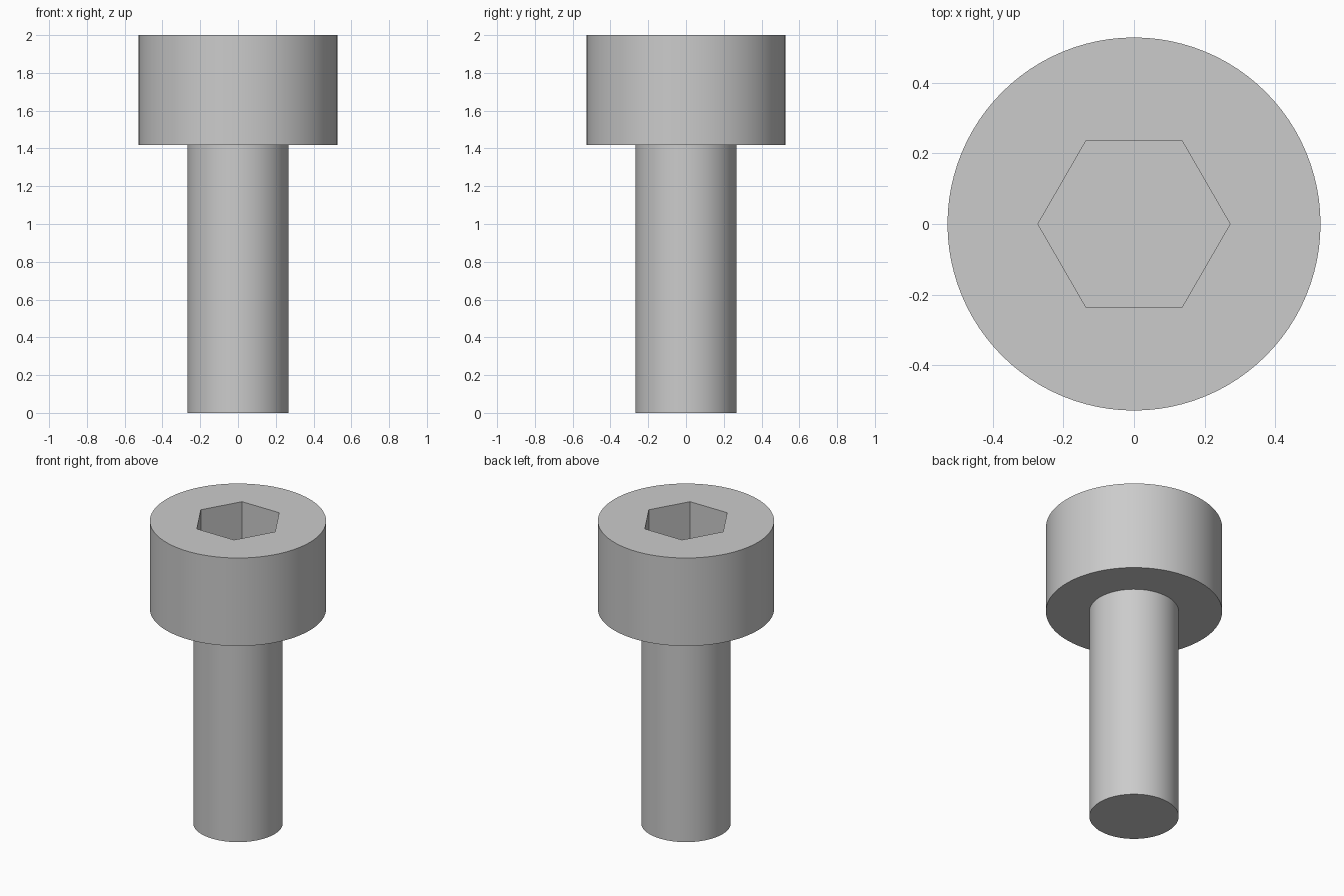
import bpy
import bmesh
from math import cos, sin, tau, radians

cube = bpy.data.objects.get("Cube")
if cube:
    bpy.data.objects.remove(cube, do_unlink=True)

SEGMENTS = 96
HEAD_RADIUS, SHANK_RADIUS, SOCKET_RADIUS = 0.528, 0.268, 0.272
TOP, HEAD_BASE, SOCKET_FLOOR = 2.0, 1.418, 1.7

steel = bpy.data.materials.new("steel grey")
steel.use_nodes = True
grey = (0.6, 0.6, 0.6, 1)
steel.diffuse_color = grey
steel.node_tree.nodes["Principled BSDF"].inputs["Base Color"].default_value = grey


def ring(bm, radius, z, sides):
    return [bm.verts.new((radius * cos(tau * i / sides), radius * sin(tau * i / sides), z))
            for i in range(sides)]


def wall(bm, low, high):
    for i in range(len(low)):
        j = (i + 1) % len(low)
        bm.faces.new((low[i], low[j], high[j], high[i]))


def finish(bm, name):
    bmesh.ops.recalc_face_normals(bm, faces=bm.faces[:])
    mesh = bpy.data.meshes.new(name)
    bm.to_mesh(mesh)
    bm.free()
    mesh.materials.append(steel)
    obj = bpy.data.objects.new(name, mesh)
    bpy.context.collection.objects.link(obj)
    bpy.ops.object.select_all(action='DESELECT')
    obj.select_set(True)
    bpy.context.view_layer.objects.active = obj
    bpy.ops.object.shade_smooth_by_angle(angle=radians(30))
    return obj


# Plain cylindrical shank
bm = bmesh.new()
bottom = ring(bm, SHANK_RADIUS, 0, SEGMENTS)
top = ring(bm, SHANK_RADIUS, HEAD_BASE, SEGMENTS)
wall(bm, bottom, top)
bm.faces.new(bottom)
bm.faces.new(top)
finish(bm, "shank")

# Cylindrical head with a blind hexagonal socket
bm = bmesh.new()
under = ring(bm, HEAD_RADIUS, HEAD_BASE, SEGMENTS)
rim = ring(bm, HEAD_RADIUS, TOP, SEGMENTS)
socket_floor = ring(bm, SOCKET_RADIUS, SOCKET_FLOOR, 6)
socket_rim = ring(bm, SOCKET_RADIUS, TOP, 6)
wall(bm, under, rim)
wall(bm, socket_floor, socket_rim)
bm.faces.new(under)
bm.faces.new(socket_floor)

# Flat top face between the round rim and the hexagon
open_edges = [e for e in bm.edges if e.is_boundary]
bmesh.ops.triangle_fill(bm, edges=open_edges, use_beauty=True, use_dissolve=False)
finish(bm, "socket_head")
